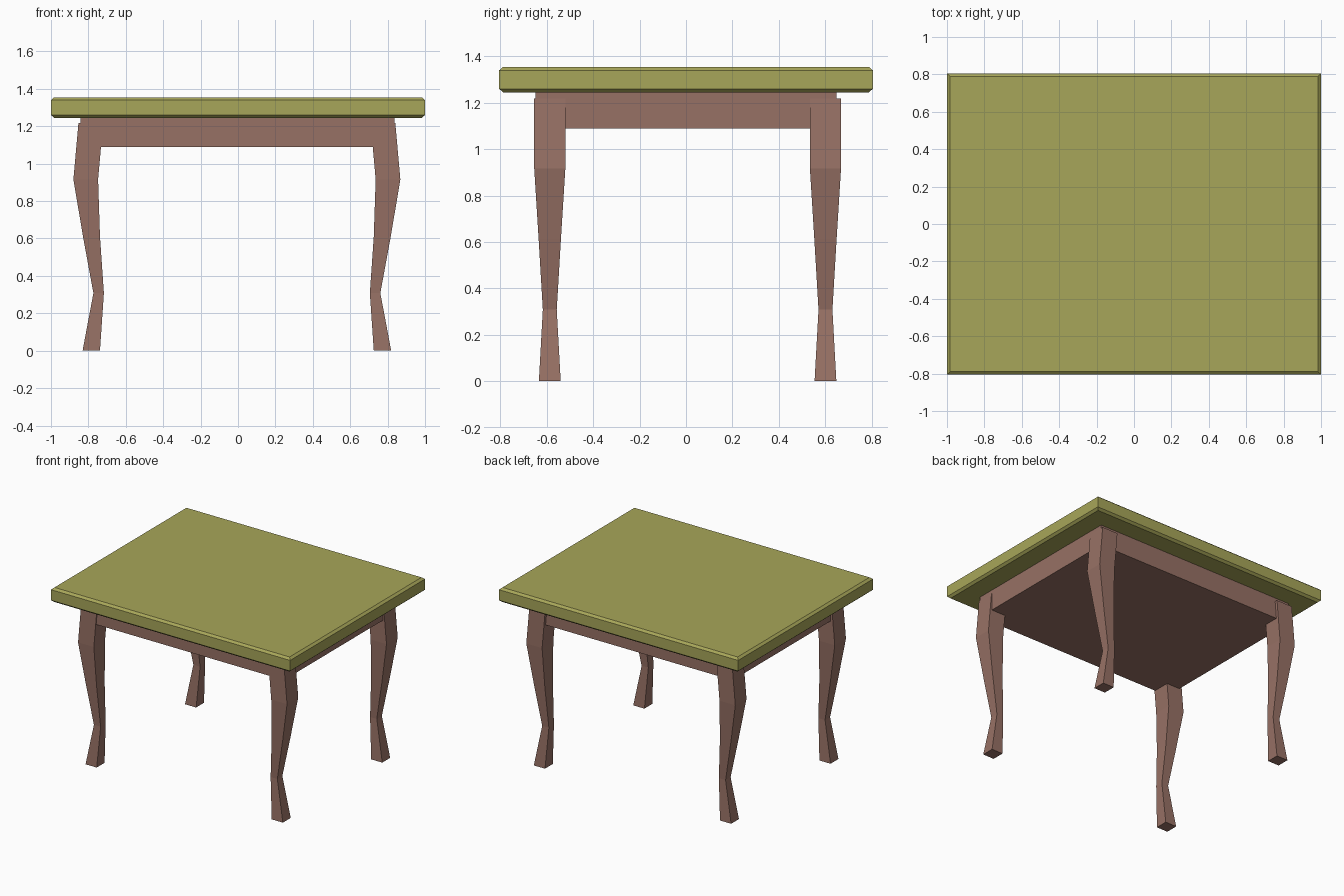
import bpy, bmesh

if "Cube" in bpy.data.objects:
    bpy.data.objects.remove(bpy.data.objects["Cube"])


def material(name, color):
    m = bpy.data.materials.new(name)
    m.diffuse_color = (*color, 1)
    m.use_nodes = True
    m.node_tree.nodes["Principled BSDF"].inputs["Base Color"].default_value = m.diffuse_color
    return m


brown = material("brown_wood", (0.31, 0.165, 0.13))
olive = material("olive_top", (0.39, 0.38, 0.10))


def loft(name, rings, mat):
    """Stack of rectangles (x0, x1, y0, y1, z), joined and capped."""
    bm = bmesh.new()
    loops = [[bm.verts.new(p) for p in
              ((x0, y0, z), (x1, y0, z), (x1, y1, z), (x0, y1, z))]
             for x0, x1, y0, y1, z in rings]
    bm.faces.new(loops[0])
    bm.faces.new(loops[-1])
    for a, b in zip(loops, loops[1:]):
        for i in range(4):
            j = (i + 1) % 4
            bm.faces.new((a[i], a[j], b[j], b[i]))
    bmesh.ops.recalc_face_normals(bm, faces=bm.faces)
    mesh = bpy.data.meshes.new(name)
    bm.to_mesh(mesh)
    bm.free()
    mesh.materials.append(mat)
    ob = bpy.data.objects.new(name, mesh)
    bpy.context.collection.objects.link(ob)
    return ob


# Table top with small chamfers on the upper and lower rims
c = 0.017
loft("table_top", [(-1 + i, 1 - i, -0.805 + i, 0.805 - i, z)
                   for i, z in ((c, 1.245), (0, 1.26), (0, 1.34), (c, 1.355))], olive)

# Solid apron block under the top
loft("apron", [(-0.843, 0.838, -0.648, 0.648, z) for z in (1.088, 1.246)], brown)

# Cabriole legs: inner x, outer x, half depth in y, height
profile = [(0.732, 0.825, 0.047, 0), (0.711, 0.767, 0.030, 0.308),
           (0.732, 0.823, 0.048, 0.612), (0.742, 0.874, 0.067, 0.916),
           (0.715, 0.847, 0.067, 1.218)]
dx, dy = -0.006, 0.007  # the leg set sits slightly off centre
for sx, side in ((-1, "left"), (1, "right")):
    for sy, end in ((-1, "front"), (1, "back")):
        yc = 0.594 * sy + dy
        loft(f"{end}_{side}_leg",
             [(sx * a + dx, sx * b + dx, yc - h, yc + h, z) for a, b, h, z in profile],
             brown)
